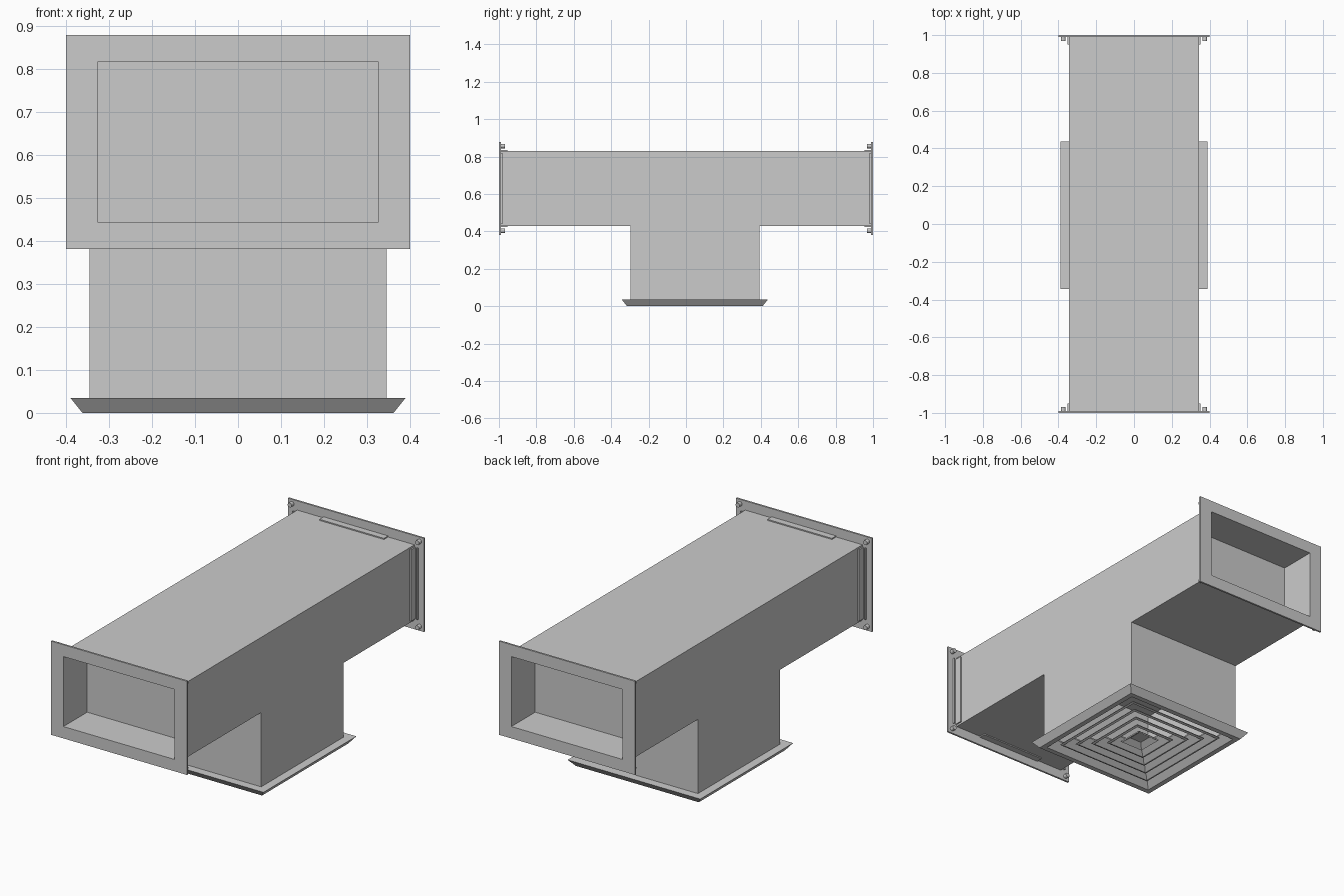
import bpy, bmesh, math
from mathutils import Matrix, Vector

if "Cube" in bpy.data.objects:
    bpy.data.objects.remove(bpy.data.objects["Cube"])

DUCT_Z = 0.63      # height of duct centre line
NECK_Y = 0.047     # neck and diffuser sit slightly off centre


def loft(name, loops, place, closed=False, caps=False):
    """Join rectangles (half_u, half_v, w); place maps u, v, w to the world."""
    bm = bmesh.new()
    rings = []
    for hu, hv, w in loops:
        rings.append([bm.verts.new(place(su * hu, sv * hv, w))
                      for su, sv in ((-1, -1), (1, -1), (1, 1), (-1, 1))])
    pairs = list(zip(rings, rings[1:]))
    if closed:
        pairs.append((rings[-1], rings[0]))
    for a, b in pairs:
        for i in range(4):
            j = (i + 1) % 4
            bm.faces.new((a[i], a[j], b[j], b[i]))
    if caps:
        bm.faces.new(rings[0])
        bm.faces.new(rings[-1])
    return finish(name, bm)


def finish(name, bm):
    bmesh.ops.recalc_face_normals(bm, faces=bm.faces[:])
    me = bpy.data.meshes.new(name)
    bm.to_mesh(me)
    bm.free()
    ob = bpy.data.objects.new(name, me)
    bpy.context.collection.objects.link(ob)
    return ob


def box(bm, lo, hi):
    lo, hi = Vector(lo), Vector(hi)
    size = [abs(c) for c in hi - lo]
    bmesh.ops.create_cube(bm, size=1, matrix=Matrix.Translation((lo + hi) / 2)
                          @ Matrix.Diagonal((*size, 1)))


def along_y(u, v, w):
    return (u, w, DUCT_Z + v)


def upright(u, v, w):
    return (u, NECK_Y + v, w)


# Main duct with a shallow recess at both ends
loft("main_duct", [(0.327, 0.186, -0.80), (0.327, 0.186, -0.994),
                   (0.345, 0.20, -0.994), (0.345, 0.20, 0.994),
                   (0.327, 0.186, 0.994), (0.327, 0.186, 0.80)],
     along_y, caps=True)

# End flanges with stiffening strips and corner bolts
for label, s in (("front", -1), ("back", 1)):
    loft(label + "_flange", [(0.40, 0.249, s * 0.99), (0.40, 0.249, s),
                             (0.327, 0.186, s), (0.327, 0.186, s * 0.99)],
         along_y, closed=True)

    bm = bmesh.new()
    for t in (-1, 1):
        # strips lying against the duct, each with a small upturned lip
        box(bm, (-0.19, s * 0.955, DUCT_Z + t * 0.199),
            (0.19, s * 0.992, DUCT_Z + t * 0.206))
        box(bm, (t * 0.344, s * 0.95, DUCT_Z - 0.19),
            (t * 0.352, s * 0.992, DUCT_Z + 0.19))
        box(bm, (t * 0.362, s * 0.98, DUCT_Z - 0.19),
            (t * 0.368, s * 0.992, DUCT_Z + 0.19))
    finish(label + "_flange_strips", bm)

    bm = bmesh.new()
    for sx in (-1, 1):
        for sz in (-1, 1):
            pos = Vector((sx * 0.375, s * 0.98, DUCT_Z + sz * 0.226))
            bmesh.ops.create_cone(
                bm, cap_ends=True, segments=12, radius1=0.012, radius2=0.012,
                depth=0.022, matrix=Matrix.Translation(pos)
                @ Matrix.Rotation(math.pi / 2, 4, 'X'))
    finish(label + "_corner_bolts", bm)

# Square neck dropping from the duct
loft("neck", [(0.345, 0.345, 0.03), (0.345, 0.345, 0.432),
              (0.337, 0.337, 0.432), (0.337, 0.337, 0.03)],
     upright, closed=True)

# Flared diffuser frame
loft("diffuser_frame", [(0.39, 0.39, 0.035), (0.362, 0.362, 0.0),
                        (0.335, 0.335, 0.0), (0.30, 0.30, 0.04),
                        (0.30, 0.30, 0.046), (0.338, 0.338, 0.035)],
     upright, closed=True)

# Nested sloping louvres
for i in range(4):
    r = 0.288 - i * 0.056
    prof = [(r, 0.012), (r - 0.012, 0.008), (r - 0.05, 0.045),
            (r - 0.05, 0.052), (r - 0.006, 0.02)]
    loft(f"louvre_{i + 1}", [(a, a, z) for a, z in prof], upright, closed=True)

# Centre pyramid plate
loft("centre_plate", [(0.035, 0.035, 0.035), (0.065, 0.065, 0.012),
                      (0.068, 0.068, 0.018), (0.035, 0.035, 0.045)],
     upright, caps=True)
